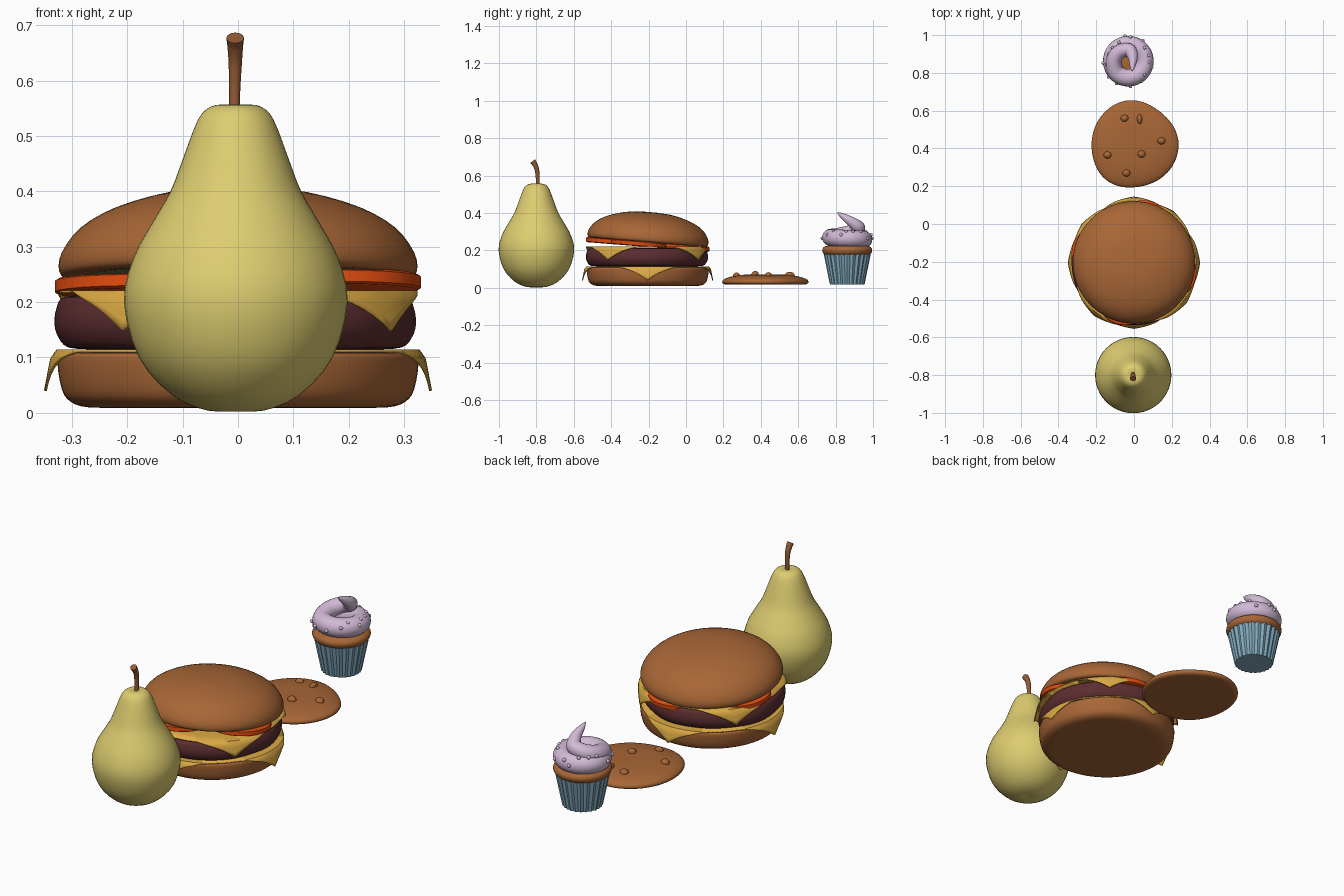
import bpy, bmesh, math, random
from mathutils import Vector, Matrix

if "Cube" in bpy.data.objects:
    bpy.data.objects.remove(bpy.data.objects["Cube"])

random.seed(3)
PI = math.pi


def mat(name, r, g, b):
    lin = [((c / 255 + 0.055) / 1.055) ** 2.4 for c in (r, g, b)]
    m = bpy.data.materials.new(name)
    m.diffuse_color = (*lin, 1)
    m.use_nodes = True
    m.node_tree.nodes["Principled BSDF"].inputs["Base Color"].default_value = m.diffuse_color
    return m


PEAR = mat("pear yellow", 222, 205, 112)
STEM = mat("stem brown", 146, 90, 52)
BUN = mat("baked brown", 168, 102, 54)
CHEESE = mat("cheese yellow", 220, 170, 68)
PATTY = mat("patty brown", 92, 45, 48)
TOMATO = mat("tomato red", 222, 74, 14)
PICKLE = mat("pickle olive", 128, 122, 72)
PAPER = mat("paper blue", 130, 170, 190)
FROST = mat("frosting lavender", 210, 186, 214)


def finish(name, bm, m, angle=50):
    bmesh.ops.recalc_face_normals(bm, faces=bm.faces)
    me = bpy.data.meshes.new(name)
    bm.to_mesh(me)
    bm.free()
    ob = bpy.data.objects.new(name, me)
    bpy.context.collection.objects.link(ob)
    me.materials.append(m)
    bpy.ops.object.select_all(action='DESELECT')
    ob.select_set(True)
    bpy.context.view_layer.objects.active = ob
    bpy.ops.object.shade_smooth_by_angle(angle=math.radians(angle))
    return ob


def smooth(pts, n=4):
    """Catmull-Rom curve through the points."""
    p = [Vector(q) for q in pts]
    p = [2 * p[0] - p[1]] + p + [2 * p[-1] - p[-2]]
    out = []
    for i in range(1, len(p) - 2):
        a, b, c, d = p[i - 1:i + 3]
        for k in range(n):
            t = k / n
            out.append(0.5 * (2 * b + (c - a) * t + (2 * a - 5 * b + 4 * c - d) * t * t
                              + (3 * b - a - 3 * c + d) * t ** 3))
    return out + [p[-2]]


def lathe(name, prof, loc, m, segs=48, wobble=lambda t: 1.0, n=3, tilt=0, angle=50):
    """Spin a (radius, height) profile; both ends are capped."""
    prof = smooth(prof, n) if n > 1 else prof
    bm = bmesh.new()
    rings = []
    for r, z in prof:
        r = max(r, 0.001)
        rings.append([bm.verts.new((r * wobble(t) * math.cos(t), r * wobble(t) * math.sin(t), z))
                      for t in (2 * PI * i / segs for i in range(segs))])
    for a, b in zip(rings, rings[1:]):
        for i in range(segs):
            j = (i + 1) % segs
            bm.faces.new((a[i], a[j], b[j], b[i]))
    bm.faces.new(rings[0])
    bm.faces.new(rings[-1])
    bm.transform(Matrix.Translation(loc) @ Matrix.Rotation(tilt, 4, 'X'))
    return finish(name, bm, m, angle)


def tube(name, pts, m, n=6, sides=16):
    """Sweep a circle along (x, y, z, radius) points."""
    pts = smooth(pts, n)
    bm = bmesh.new()
    rings = []
    for i, p in enumerate(pts):
        d = (pts[min(i + 1, len(pts) - 1)] - pts[max(i - 1, 0)]).to_3d().normalized()
        ref = Vector((0, 0, 1)) if abs(d.z) < 0.9 else Vector((0, 1, 0))
        if name == "pear_stem":
            ref = Vector((1, 0, 0))
        u = d.cross(ref).normalized()
        v = u.cross(d)
        rings.append([bm.verts.new(p.to_3d() + max(p[3], 0.002) * (u * math.cos(a) + v * math.sin(a)))
                      for a in (2 * PI * k / sides for k in range(sides))])
    for a, b in zip(rings, rings[1:]):
        for i in range(sides):
            j = (i + 1) % sides
            bm.faces.new((a[i], a[j], b[j], b[i]))
    bm.faces.new(rings[0])
    bm.faces.new(rings[-1])
    return finish(name, bm, m)


def cheese(name, z, rot, R, half, drop, loc):
    """Square slice whose corners hang over the edge of the layer below."""
    bm = bmesh.new()
    segs, rings = 96, []
    for f in (0.3, 0.8, 1, 1.25, 1.5, 1.75, 2):
        ring = []
        for i in range(segs):
            t = 2 * PI * i / segs
            q = (t + PI / 4) % (PI / 2) - PI / 4
            L = max(half / math.cos(q), R - 0.006)
            inner = min(L, R)
            over = max(L - R, 0) * max(f - 1, 0)
            s = inner * min(f, 1) + over * 0.12 + 0.008 * min(1, over / 0.02)
            ring.append(bm.verts.new((s * math.cos(t + rot), s * math.sin(t + rot), z - over * drop)))
        rings.append(ring)
    bm.faces.new(rings[0])
    for a, b in zip(rings, rings[1:]):
        for i in range(segs):
            j = (i + 1) % segs
            bm.faces.new((a[i], a[j], b[j], b[i]))
    bmesh.ops.remove_doubles(bm, verts=bm.verts, dist=0.0002)
    bm.transform(Matrix.Translation(loc))
    ob = finish(name, bm, CHEESE)
    s = ob.modifiers.new("thickness", 'SOLIDIFY')
    s.thickness = 0.005


# Pear
lathe("pear", [(0, .006), (.05, .004), (.115, .032), (.175, .1), (.202, .2), (.185, .28), (.15, .345),
               (.118, .4), (.095, .46), (.068, .53), (.045, .553), (.02, .556), (0, .55)],
      (-.004, -.8, 0), PEAR)
tube("pear_stem", [(-.006, -.795, .53, .010), (-.006, -.793, .58, .010), (-.005, -.797, .63, .012),
                   (-.005, -.808, .66, .014), (-.005, -.82, .677, .016)], STEM, sides=12)

# Burger, from the bottom up
BX, BY = 0, -.205
lathe("bottom_bun", [(.2, .01), (.27, .01), (.302, .02), (.318, .042), (.326, .09), (.32, .108), (.28, .11)],
      (BX, BY, 0), BUN, 64)
cheese("lower_cheese", .114, PI / 4, .328, .316, .62, (BX, BY, 0))
lathe("patty", [(.25, .114), (.3, .118), (.318, .135), (.326, .16), (.322, .19), (.308, .209), (.25, .214)],
      (-.006, -.212, 0), PATTY, 64, lambda t: 1 + .008 * math.sin(5 * t) + .005 * math.sin(9 * t + 1))
cheese("upper_cheese", .221, math.radians(8), .326, .316, .6, (BX, BY - .005, 0))
for k in range(4):
    a = math.radians(-15 + 90 * k)
    dx, dy = .19 * math.cos(a), .19 * math.sin(a)
    lathe("tomato_slice_%d" % (k + 1), [(.14, -.014), (.147, -.01), (.147, .01), (.14, .014)],
          (BX + dx, BY + dy, .232 - .08 * dy), TOMATO, 40, n=1, tilt=-.08)
lathe("pickle_layer", [(.28, -.008), (.295, -.004), (.295, .004), (.28, .008)],
      (BX, BY, .252), PICKLE, 48, lambda t: 1 + .02 * math.sin(6 * t), n=1, tilt=-.08)
lathe("top_bun", [(.25, .008), (.305, .004), (.323, .016), (.318, .05), (.285, .093), (.225, .128),
                  (.135, .155), (.05, .164), (0, .165)], (BX, BY, .24), BUN, 64, tilt=-.08)

# Cookie with chips
lathe("cookie", [(.19, .018), (.215, .018), (.23, .028), (.222, .045), (.18, .06), (.11, .07), (0, .071)],
      (0, .42, 0), BUN, 64, lambda t: 1 + .028 * math.cos(3 * t + .5) + .006 * math.sin(5 * t))
chips = [(-.05, .56, 0), (.03, .555, 1), (.145, .44, 0), (.04, .37, 0), (-.14, .365, 0), (-.04, .27, 0)]
for k, (x, y, tall) in enumerate(chips):
    bm = bmesh.new()
    bmesh.ops.create_uvsphere(bm, u_segments=16, v_segments=10, radius=1)
    h = .072 - .5 * max(0, math.hypot(x, y - .42) - .11) ** 1.3
    size = (.014, .026, .018, 1) if tall else (.021, .019, .018, 1)
    bm.transform(Matrix.Translation((x, y, h)) @ Matrix.Diagonal(size))
    finish("cookie_chip_%d" % (k + 1), bm, BUN)

# Cupcake
CX, CY = -.03, .862
lathe("cupcake_wrapper", [(.09, .018), (.124, .19)], (CX, CY, 0), PAPER, 96,
      lambda t: 1 + .03 * math.cos(24 * t), n=1, angle=40)
lathe("cupcake_cake", [(.1, .17), (.122, .178), (.133, .195), (.13, .212), (.11, .224), (.05, .23), (0, .232)],
      (CX, CY, 0), BUN)
path = []
for k in range(13):                      # wide lower swirl
    a = math.radians(585 - 30 * k)
    path.append((CX + .088 * math.cos(a), CY + .088 * math.sin(a), .25 + .0018 * k, .046))
for k in range(1, 6):                    # narrowing upper swirl
    a = math.radians(225 - 29 * k)
    R = .086 - .006 * k
    path.append((CX + R * math.cos(a), CY + R * math.sin(a), .272 + .011 * k, .045 - .002 * k))
path += [(CX + .024, CY + .018, .356, .026), (CX + .022, CY - .025, .384, .015), (CX + .02, CY - .052, .402, .003)]
tube("frosting_swirl", path, FROST, n=4, sides=20)

# Sprinkles sit on the outside of the lower swirl
for k in range(18):
    a = 2 * PI * (k + random.uniform(-.3, .3)) / 18
    e = math.radians(random.choice((5, 30, 60)))
    r = .088 + .046 * math.cos(e)
    bm = bmesh.new()
    bmesh.ops.create_uvsphere(bm, u_segments=12, v_segments=8, radius=.009)
    bm.transform(Matrix.Translation((CX + r * math.cos(a), CY + r * math.sin(a), .26 + .046 * math.sin(e))))
    finish("sprinkle_%d" % (k + 1), bm, FROST)
